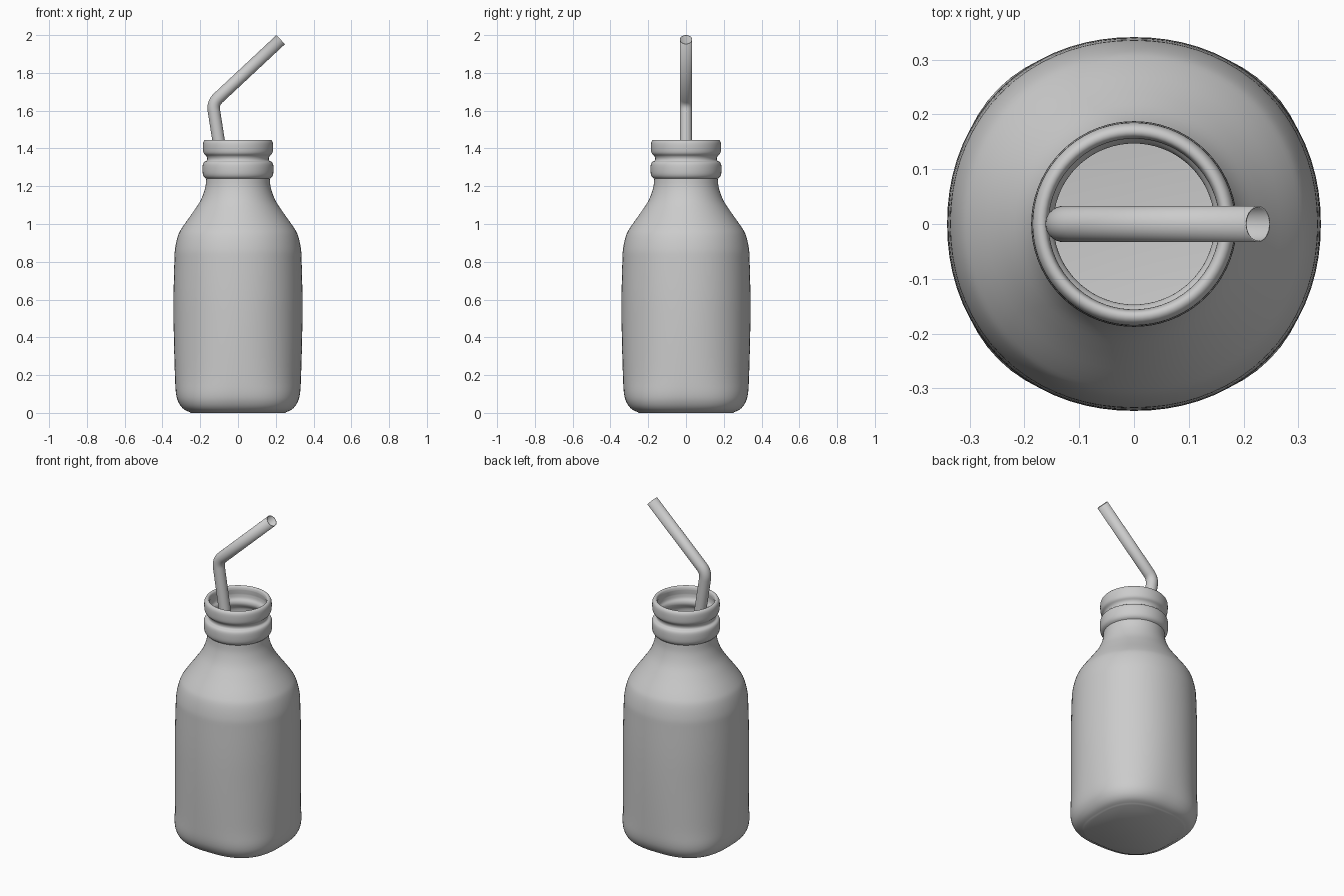
import bpy, bmesh, math
from mathutils import Vector

if "Cube" in bpy.data.objects:
    bpy.data.objects.remove(bpy.data.objects["Cube"])


def smooth_rows(rows, steps=4):
    """Catmull-Rom interpolation through the profile rows."""
    pts = [Vector(r) for r in rows]
    out = []
    for i in range(len(pts) - 1):
        a, b = pts[max(i - 1, 0)], pts[i]
        c, d = pts[i + 1], pts[min(i + 2, len(pts) - 1)]
        for s in range(steps):
            t = s / steps
            out.append(0.5 * (2 * b + (c - a) * t + (2 * a - 5 * b + 4 * c - d) * t * t
                              + (3 * b - a - 3 * c + d) * t ** 3))
    return out + [pts[-1]]


def skin(name, rings, cap=False):
    """Join closed rings of points into a smooth surface."""
    bm = bmesh.new()
    loops = [[bm.verts.new(p) for p in ring] for ring in rings]
    n = len(loops[0])
    for a, b in zip(loops, loops[1:]):
        for i in range(n):
            j = (i + 1) % n
            bm.faces.new((a[i], a[j], b[j], b[i]))
    if cap:
        bm.faces.new(loops[0][::-1])
        bm.faces.new(loops[-1])
    bmesh.ops.recalc_face_normals(bm, faces=bm.faces)
    mesh = bpy.data.meshes.new(name)
    bm.to_mesh(mesh)
    bm.free()
    ob = bpy.data.objects.new(name, mesh)
    bpy.context.collection.objects.link(ob)
    bpy.ops.object.select_all(action='DESELECT')
    bpy.context.view_layer.objects.active = ob
    ob.select_set(True)
    bpy.ops.object.shade_smooth_by_angle(angle=math.radians(40))
    return ob


def squircle(r, z, n, sides=72):
    """Ring between circle (n=2) and square (large n)."""
    ring = []
    for i in range(sides):
        a = 2 * math.pi * i / sides
        c, s = math.cos(a), math.sin(a)
        k = r / (abs(c) ** n + abs(s) ** n) ** (1 / n)
        ring.append((k * c, k * s, z))
    return ring


# Bottle: radius, height, squareness; squarish base to round neck
body = [(0.25, 0.002, 2.7), (0.285, 0.018, 2.7), (0.312, 0.05, 2.6), (0.328, 0.10, 2.45),
        (0.334, 0.2, 2.25), (0.34, 0.42, 2.12), (0.341, 0.62, 2.1), (0.337, 0.80, 2.1),
        (0.333, 0.87, 2.1), (0.317, 0.94, 2.08), (0.293, 0.985, 2.05), (0.24, 1.06, 2),
        (0.198, 1.125, 2), (0.174, 1.19, 2), (0.168, 1.24, 2)]
# Neck rings and rolled lip
neck = [(0.168, 1.24, 2), (0.180, 1.25, 2), (0.187, 1.27, 2), (0.187, 1.31, 2),
        (0.180, 1.328, 2), (0.166, 1.335, 2), (0.163, 1.347, 2), (0.168, 1.360, 2),
        (0.180, 1.372, 2), (0.185, 1.39, 2), (0.185, 1.425, 2), (0.179, 1.441, 2),
        (0.169, 1.446, 2), (0.160, 1.441, 2), (0.156, 1.425, 2)]
# Thin inner wall following the outside down to the floor
inner = [(0.163, 1.40, 2), (0.160, 1.375, 2), (0.150, 1.36, 2), (0.147, 1.345, 2),
         (0.152, 1.33, 2), (0.164, 1.31, 2), (0.164, 1.275, 2), (0.152, 1.25, 2),
         (0.156, 1.19, 2), (0.18, 1.125, 2), (0.222, 1.055, 2), (0.275, 0.98, 2),
         (0.312, 0.87, 2.1), (0.322, 0.62, 2.1), (0.315, 0.2, 2.2), (0.29, 0.06, 2.5),
         (0.25, 0.03, 2.6)]
rows = [(0.25, 0.0, 2.7)] + smooth_rows(body)[1:-1] + smooth_rows(neck, 3) + smooth_rows(inner, 3)
skin("bottle", [squircle(*r) for r in rows], cap=True)

# Bent drinking straw: hollow tube swept along a path in the front plane
foot, bend, tip = Vector((0.115, 0, 0.06)), Vector((-0.134, 0, 1.64)), Vector((0.226, 0, 1.976))
down, up = (foot - bend).normalized(), (tip - bend).normalized()
p0, p2 = bend + down * 0.04, bend + up * 0.04
path = [foot, foot.lerp(p0, 0.5)]
for i in range(9):
    t = i / 8
    path.append((1 - t) ** 2 * p0 + 2 * t * (1 - t) * bend + t * t * p2)
path.append(tip)

side = Vector((0, 1, 0))
rings = []
for i, p in enumerate(path):
    tangent = (path[min(i + 1, len(path) - 1)] - path[max(i - 1, 0)]).normalized()
    if i <= 2:
        tangent = -down
    elif i >= len(path) - 2:
        tangent = up
    across = tangent.cross(side)
    rings.append([p + 0.033 * (math.cos(a) * side + math.sin(a) * across)
                  for a in (2 * math.pi * k / 32 for k in range(32))])
straw = skin("straw", rings)
wall = straw.modifiers.new("wall", 'SOLIDIFY')
wall.thickness = 0.003
wall.offset = -1
